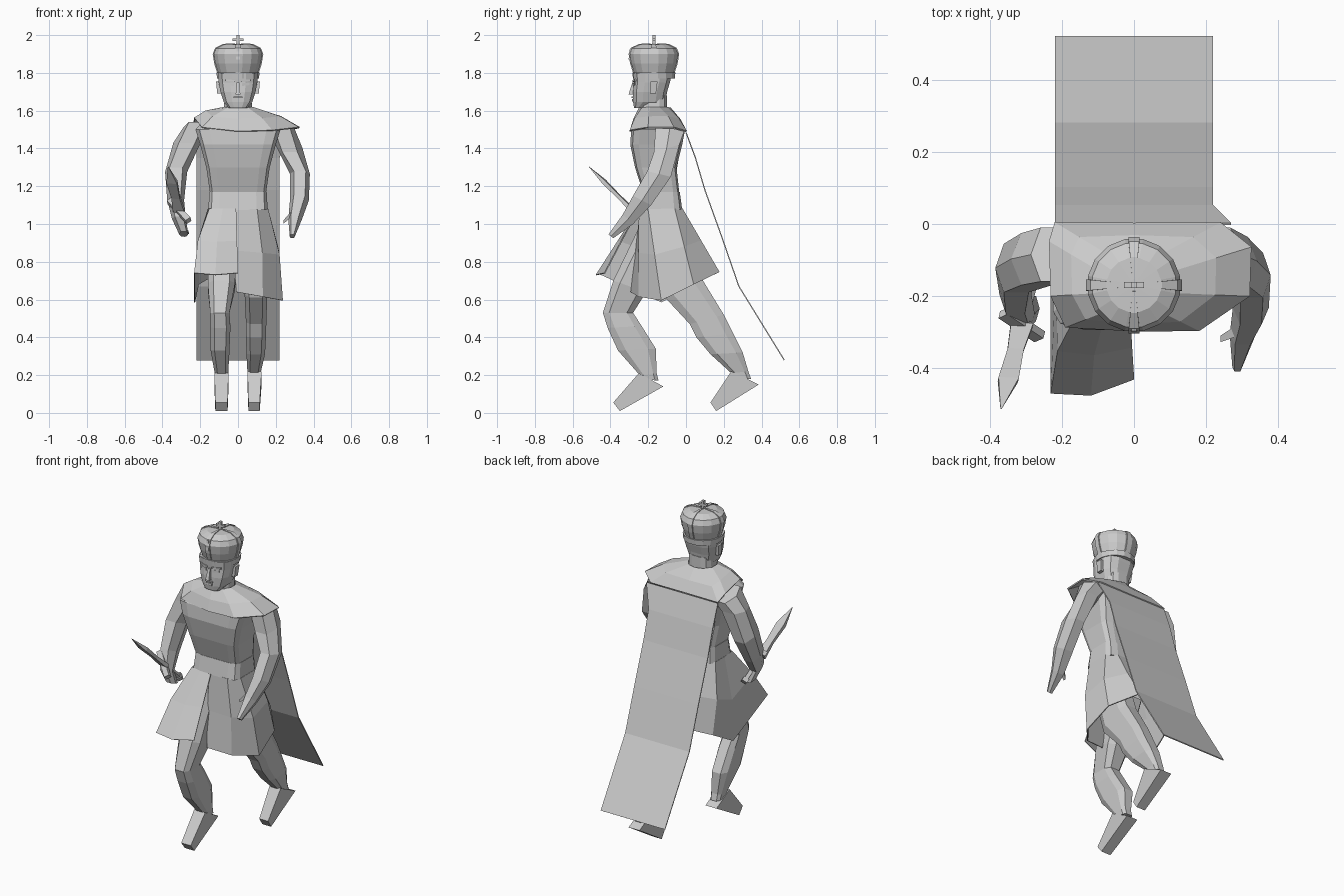
import bpy, bmesh, math
from mathutils import Vector

old = bpy.data.objects.get("Cube")
if old:
    bpy.data.objects.remove(old)

grey = bpy.data.materials.new("plain_grey")
grey.use_nodes = True
tone = (0.6, 0.6, 0.6, 1)
grey.diffuse_color = tone
grey.node_tree.nodes["Principled BSDF"].inputs["Base Color"].default_value = tone


def loft(name, rings, closed=True, caps=True, thick=0):
    """Skin a series of equal-length point rings."""
    bm = bmesh.new()
    rows = [[bm.verts.new(p) for p in ring] for ring in rings]
    n = len(rows[0])
    for a, b in zip(rows, rows[1:]):
        for i in range(n if closed else n - 1):
            j = (i + 1) % n
            bm.faces.new((a[i], a[j], b[j], b[i]))
    if caps:
        bm.faces.new(rows[0])
        bm.faces.new(rows[-1])
    bmesh.ops.recalc_face_normals(bm, faces=bm.faces)
    mesh = bpy.data.meshes.new(name)
    bm.to_mesh(mesh)
    bm.free()
    mesh.materials.append(grey)
    obj = bpy.data.objects.new(name, mesh)
    bpy.context.collection.objects.link(obj)
    if thick:
        mod = obj.modifiers.new("thickness", "SOLIDIFY")
        mod.thickness = thick
        mod.offset = 0
    return obj


def section(centre, u, v, n=8, power=1.0):
    """Ring filling the box spanned by u and v, squarer when power is below one."""
    ring = []
    fit = math.cos(math.pi / n) ** power
    for i in range(n):
        a = math.tau * (i + 0.5) / n
        c, s = math.cos(a), math.sin(a)
        ring.append(Vector(centre) + Vector(u) * math.copysign(abs(c) ** power, c) / fit
                    + Vector(v) * math.copysign(abs(s) ** power, s) / fit)
    return ring


def limb(name, spans, n=8, power=0.75):
    """Each span: front y, z, back y, z, and x limits."""
    rings = []
    for yf, zf, yb, zb, xa, xb in spans:
        mid = ((xa + xb) / 2, (yf + yb) / 2, (zf + zb) / 2)
        rings.append(section(mid, (0, (yf - yb) / 2, (zf - zb) / 2),
                             ((xb - xa) / 2, 0, 0), n, power))
    return loft(name, rings)


def body(name, levels, n=12, power=0.7):
    """Each level: z, half width, front y, back y."""
    return limb(name, [(f, z, b, z, -w, w) for z, w, f, b in levels], n, power)


def bar(name, start, end, side, depth, taper=1.0):
    """Four-sided bar between two points."""
    side, depth = Vector(side), Vector(depth)
    return loft(name, [section(start, side, depth, 4, 0.01),
                       section(end, side * taper, depth * taper, 4, 0.01)])


def blend(low, high, t, lift=0.0):
    return [Vector(a).lerp(Vector(b), t) + Vector((0, 0, lift)) for a, b in zip(low, high)]


# Torso, belt, neck and head
body("torso", [(1.16, .148, -.225, -.035), (1.3, .168, -.27, -.05), (1.42, .2, -.295, -.02),
               (1.5, .225, -.29, -.005), (1.56, .17, -.25, -.04)], 12, .3)
body("belt", [(1.075, .157, -.248, -.02), (1.17, .152, -.23, -.033)], 12, .35)
body("neck", [(1.54, .1, -.26, -.07), (1.61, .075, -.24, -.1), (1.68, .07, -.23, -.1)])
body("head", [(1.615, .05, -.275, -.2), (1.645, .075, -.28, -.11), (1.7, .093, -.28, -.1),
              (1.75, .102, -.275, -.085), (1.8, .107, -.28, -.075)])
bar("nose", (0, -.275, 1.75), (0, -.288, 1.685), (.007, 0, 0), (0, .009, 0), 1.8)
bar("mouth", (-.02, -.28, 1.655), (.02, -.28, 1.655), (0, .006, 0), (0, 0, .006))
bar("moustache", (-.025, -.28, 1.672), (.025, -.28, 1.672), (0, .008, 0), (0, 0, .004))
for s, label in ((1, "left"), (-1, "right")):
    bar(label + "_eye", (s * .022, -.274, 1.738), (s * .06, -.266, 1.742), (0, .006, 0), (0, 0, .007))
    bar(label + "_brow", (s * .015, -.278, 1.757), (s * .07, -.266, 1.762), (0, .006, 0), (0, 0, .005))
    bar(label + "_ear", (s * .1, -.175, 1.69), (s * .104, -.17, 1.755), (.01, 0, 0), (0, .016, 0), 1.2)

# Crown with band, padded cap, arches and cross
cy = -.17


def disc(z, r, n=16):
    return section((0, cy, z), (r, 0, 0), (0, r, 0), n)


loft("crown_band", [disc(1.77, .111), disc(1.803, .114)])
dome = [(1.8, .104), (1.85, .12), (1.9, .128), (1.93, .116), (1.95, .075), (1.952, .015)]
loft("crown_cap", [disc(z, r) for z, r in dome])
for i in range(4):
    a = i * math.pi / 2
    out, side = Vector((math.cos(a), math.sin(a), 0)), Vector((-math.sin(a), math.cos(a), 0))
    strip = [[Vector((0, cy, z)) + out * (r + .002) + side * w * (.003 + r * .1) for w in (-1, 1)]
             for z, r in dome]
    loft("crown_arch", strip, closed=False, caps=False, thick=.008)
bar("cross_post", (0, cy, 1.94), (0, cy, 2.0), (.008, 0, 0), (0, .008, 0))
bar("cross_arm", (-.028, cy, 1.975), (.028, cy, 1.975), (0, .008, 0), (0, 0, .007))
bar("crown_front_ornament", (0, cy - .122, 1.87), (0, cy - .12, 1.93), (.012, 0, 0), (0, .012, 0), .6)

# Shoulder mantle running into the hanging cape
edge = [(0, -.295, 1.49), (.18, -.295, 1.495), (.32, -.2, 1.51), (.325, -.065, 1.51),
        (.24, .002, 1.49), (0, 0, 1.49), (-.22, .002, 1.49), (-.235, -.05, 1.53),
        (-.23, -.2, 1.56), (-.19, -.285, 1.51)]
collar = [(.085 * math.sin(math.tau * i / 10), -.165 - .08 * math.cos(math.tau * i / 10), 1.615)
          for i in range(10)]
loft("mantle", [edge, blend(edge, collar, .4, .015), collar], caps=False, thick=.008)
drop = [(0, 1.485, .27), (.05, 1.35, .22), (.1, 1.18, .22), (.19, .93, .22), (.28, .67, .22),
        (.4, .475, .22), (.52, .28, .22)]
loft("cape", [[(-.22, y, z), (0, y, z), (w, y, z)] for y, z, w in drop],
     closed=False, caps=False, thick=.006)

# Skirt, split at the front with one panel swung forward
waist = [(x, y, 1.08) for x, y in
         ((-.03, -.24), (.1, -.247), (.157, -.2), (.157, -.06), (.1, -.02), (-.1, -.02),
          (-.157, -.06), (-.157, -.15), (-.15, -.235), (-.08, -.25), (-.01, -.252))]
hem = [(-.01, -.29, .64), (.13, -.25, .615), (.235, -.13, .595), (.22, .04, .68), (.1, .175, .745),
       (-.1, .175, .745), (-.21, .04, .68), (-.23, -.13, .585), (-.23, -.47, .74),
       (-.12, -.475, .73), (0, -.43, .74)]
middle = [Vector((p.x * 1.11, p.y, p.z)) for p in blend(waist, hem, .5)]
loft("skirt", [waist, middle, hem], closed=False, caps=False, thick=.006)

# Legs and feet
limb("right_leg", [(-.24, 1.0, -.08, .9, -.15, -.01), (-.385, .7, -.21, .64, -.16, -.015),
                   (-.44, .53, -.28, .53, -.147, -.045), (-.415, .45, -.235, .46, -.145, -.04),
                   (-.36, .33, -.16, .34, -.145, -.045), (-.245, .2, -.155, .21, -.122, -.052),
                   (-.235, .18, -.145, .17, -.12, -.055)], 8, .6)
limb("left_leg", [(-.22, .95, -.02, .98, .01, .15), (-.11, .61, .09, .7, .035, .155),
                  (.02, .47, .2, .52, .042, .15), (.055, .4, .25, .42, .042, .148),
                  (.13, .31, .3, .32, .045, .143), (.24, .21, .33, .22, .05, .12),
                  (.255, .185, .345, .178, .055, .118)], 8, .6)
limb("right_foot", [(-.25, .21, -.12, .14, -.125, -.05), (-.385, .055, -.35, .01, -.12, -.055)], 4, .01)
limb("left_foot", [(.24, .22, .385, .15, .05, .125), (.13, .055, .16, .01, .055, .115)], 4, .01)

# Arms and hands
limb("left_arm", [(-.16, 1.53, -.01, 1.49, .16, .29), (-.17, 1.38, -.035, 1.42, .215, .335),
                  (-.205, 1.28, -.08, 1.25, .28, .375), (-.28, 1.15, -.185, 1.1, .28, .37),
                  (-.335, 1.05, -.28, 1.0, .27, .335), (-.41, .945, -.385, .925, .275, .3)], 6)
limb("right_arm", [(-.16, 1.54, -.01, 1.49, -.28, -.16), (-.17, 1.43, -.025, 1.43, -.335, -.205),
                   (-.19, 1.3, -.055, 1.25, -.38, -.275), (-.25, 1.15, -.14, 1.1, -.37, -.29),
                   (-.29, 1.04, -.21, 1.01, -.345, -.28), (-.27, .96, -.2, .935, -.31, -.265)], 6)
bar("left_thumb", (.28, -.3, 1.05), (.24, -.32, 1.01), (0, .015, 0), (0, 0, .015), .6)

# Sword held pointing forward and up
tip, pommel = Vector((-.37, -.515, 1.305)), Vector((-.285, -.17, .96))
along = (tip - pommel).normalized()
cross = Vector((-.105, .07, .11)).normalized()
flat = along.cross(cross).normalized()
hilt = pommel.lerp(tip, .32)
bar("sword_grip", pommel, hilt, cross * .011, flat * .011)
bar("sword_pommel", pommel - along * .012, pommel + along * .012, cross * .017, flat * .017)
bar("sword_guard", hilt - cross * .08, hilt + cross * .08, along * .014, flat * .016)
loft("sword_blade", [section(hilt.lerp(tip, t), (cross + flat) * w, (cross - flat) * w * .4, 4)
                     for t, w in ((0, .022), (.3, .016), (.65, .02), (1, .001))])
